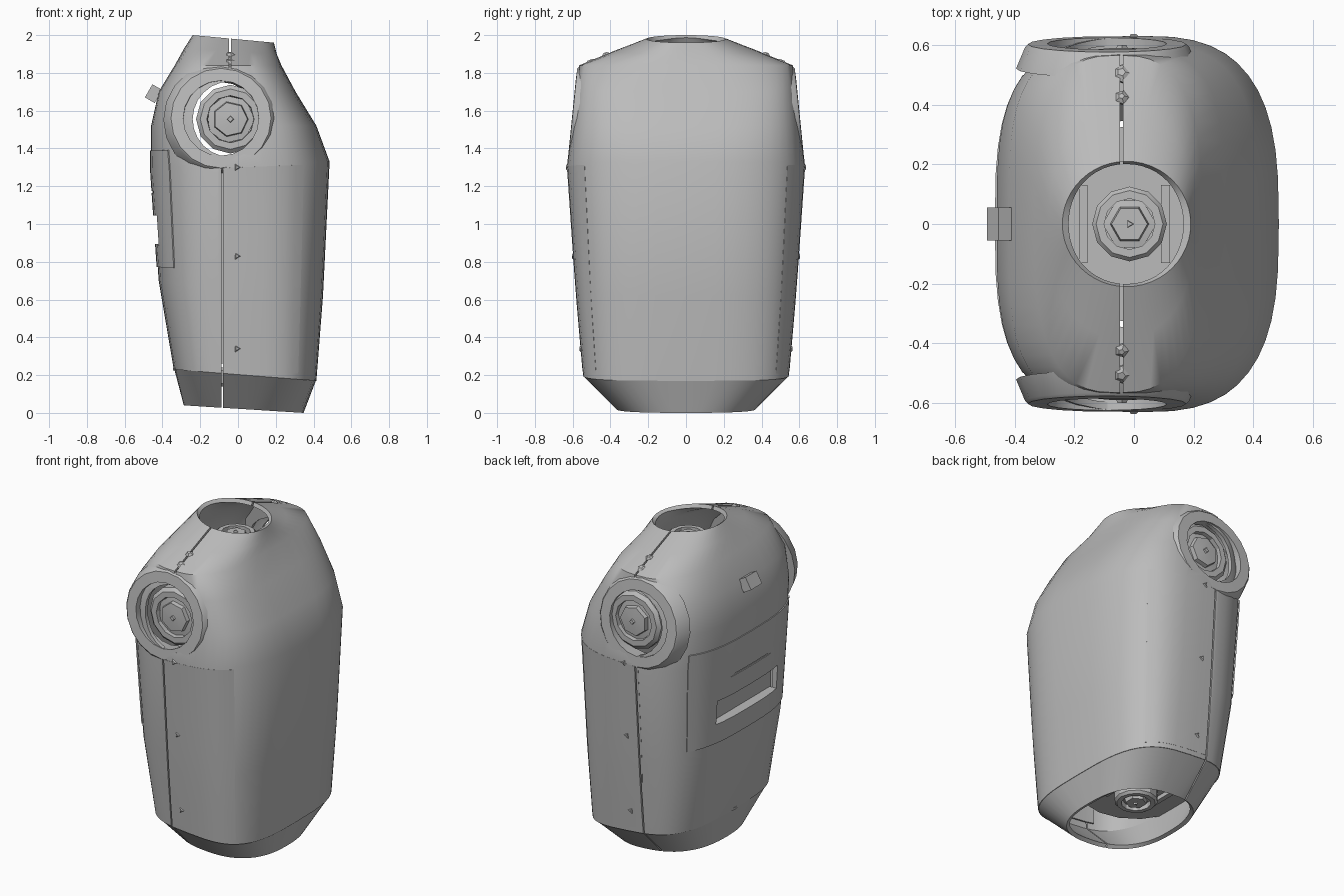
import bpy, bmesh, math
from mathutils import Vector, Matrix

cube = bpy.data.objects.get("Cube")
if cube:
    bpy.data.objects.remove(cube, do_unlink=True)

grey = bpy.data.materials.new("shell grey")
grey.use_nodes = True
COLOUR = (0.5, 0.5, 0.5, 1)
grey.diffuse_color = COLOUR
grey.node_tree.nodes["Principled BSDF"].inputs["Base Color"].default_value = COLOUR

# Torso sections: back x, front x, half width, back z, front z, squareness
SECTIONS = [
    (-.29, .35, .37, .04, .00, 2.5),
    (-.34, .415, .545, .23, .17, 3.3),
    (-.42, .45, .585, .70, .62, 3.1),
    (-.46, .485, .63, 1.29, 1.33, 2.9),
    (-.46, .415, .605, 1.52, 1.52, 3.3),
    (-.42, .305, .585, 1.70, 1.70, 3.5),
    (-.335, .23, .565, 1.84, 1.84, 2.8),
    (-.285, .205, .38, 1.93, 1.90, 2.3),
    (-.24, .19, .21, 2.00, 1.96, 2.0),
]
parts = []


def section_at(z):
    """Interpolate the torso section whose mean height is z."""
    for a, b in zip(SECTIONS, SECTIONS[1:]):
        za, zb = (a[3] + a[4]) / 2, (b[3] + b[4]) / 2
        if z <= zb:
            t = (z - za) / (zb - za)
            return [p + (q - p) * t for p, q in zip(a, b)]
    return SECTIONS[-1]


def sections_between(low, high, count=6):
    return [section_at(low + (high - low) * i / count) for i in range(count + 1)]


def point(sec, angle, grow):
    back, front, half, zb, zf, n = sec
    c, s = math.cos(angle), math.sin(angle)
    u = math.copysign(abs(c) ** (2 / n), c)
    v = math.copysign(abs(s) ** (2 / n), s)
    return ((back + front) / 2 + ((front - back) / 2 + grow) * u,
            (half + grow) * v, (zb + zf) / 2 + (zf - zb) / 2 * u)


def finish(name, bm):
    bmesh.ops.recalc_face_normals(bm, faces=bm.faces)
    mesh = bpy.data.meshes.new(name)
    bm.to_mesh(mesh)
    bm.free()
    mesh.materials.append(grey)
    obj = bpy.data.objects.new(name, mesh)
    bpy.context.collection.objects.link(obj)
    parts.append(obj)
    return obj


def select(obj):
    bpy.ops.object.select_all(action='DESELECT')
    obj.select_set(True)
    bpy.context.view_layer.objects.active = obj


def loft(name, sections, start=0, end=360, grow=0.0, thick=0.025):
    """Skin a run of sections, either closed or as a curved patch."""
    closed = end - start == 360
    steps = round((end - start) / 7.5)
    count = steps if closed else steps + 1
    bm = bmesh.new()
    rings = [[bm.verts.new(point(s, math.radians(start + 7.5 * i), grow))
              for i in range(count)] for s in sections]
    for low, high in zip(rings, rings[1:]):
        for i in range(steps):
            j = (i + 1) % count
            bm.faces.new((low[i], low[j], high[j], high[i]))
    obj = finish(name, bm)
    # Face outward from the torso axis before thickening inward
    face = obj.data.polygons[len(obj.data.polygons) // 2]
    if face.normal.dot(Vector((face.center.x, face.center.y, 0))) < 0:
        obj.data.flip_normals()
    select(obj)
    mod = obj.modifiers.new("wall", 'SOLIDIFY')
    mod.thickness = thick
    mod.offset = -1
    bpy.ops.object.modifier_apply(modifier=mod.name)
    return obj


def turned(name, centre, profile, axis=(0, 0, 1), sides=24, closed=False):
    """Turn a (radius, height) profile around an axis."""
    bm = bmesh.new()
    rot = Vector((0, 0, 1)).rotation_difference(Vector(axis)).to_matrix()
    rings = []
    for r, h in profile:
        rings.append([bm.verts.new(Vector(centre) + rot @ Vector(
            (r * math.cos(math.tau * i / sides), r * math.sin(math.tau * i / sides), h)))
            for i in range(sides)])
    pairs = list(zip(rings, rings[1:])) + ([(rings[-1], rings[0])] if closed else [])
    for a, b in pairs:
        for i in range(sides):
            j = (i + 1) % sides
            bm.faces.new((a[i], a[j], b[j], b[i]))
    if not closed:
        bm.faces.new(rings[0])
        bm.faces.new(rings[-1])
    return finish(name, bm)


def box(name, centre, size, tilt=0):
    bm = bmesh.new()
    bmesh.ops.create_cube(bm, size=1, matrix=Matrix.Translation(centre)
                          @ Matrix.Rotation(tilt, 4, 'Y') @ Matrix.Diagonal((*size, 1)))
    return finish(name, bm)


def cut(obj, cutter):
    select(obj)
    mod = obj.modifiers.new("cut", 'BOOLEAN')
    mod.operation = 'DIFFERENCE'
    mod.solver = 'EXACT'
    mod.object = cutter
    bpy.ops.object.modifier_apply(modifier=mod.name)


# Shells, wrapped back panel and flush side panels
torso = loft("torso_shell", SECTIONS[1:])
skirt = loft("waist_skirt", SECTIONS[:2], grow=-0.003)
back_panel = loft("back_panel", sections_between(.74, 1.4), 135, 225, .006, .01)
side_panels = [loft("rear_side_panel", sections_between(.23, 1.3), 52.5, 97.5, .001, .004),
               loft("front_side_panel", sections_between(.23, 1.3), 262.5, 307.5, .001, .004)]

# Openings: shoulder sockets, split seams, back slot and vent
SHOULDER = Vector((-.04, 0, 1.555))
socket = turned("socket_cutter", SHOULDER, [(.2, -.8), (.2, .8)], (0, 1, 0))
lower_seam = box("lower_seam_cutter", (-.084, 0, .7), (.008, 1.6, 1.44))
upper_seam = box("upper_seam_cutter", (-.042, 0, 1.9), (.01, 1.6, .4))
slot = box("slot_cutter", (-.45, 0, .97), (.16, .6, .15))
vent = box("vent_cutter", (-.48, 0, 1.17), (.06, .5, .012))
for obj, tools in ((torso, (socket, lower_seam, upper_seam, slot)), (skirt, (lower_seam,)),
                   (back_panel, (slot, vent)), (side_panels[0], (lower_seam,)),
                   (side_panels[1], (lower_seam,))):
    for tool in tools:
        cut(obj, tool)
for tool in (socket, lower_seam, upper_seam, slot, vent):
    parts.remove(tool)
    bpy.data.objects.remove(tool, do_unlink=True)

# Slot tray and seam backing strips
box("slot_tray", (-.365, 0, .97), (.02, .62, .17))
for label, z in (("lower", .89), ("upper", 1.05)):
    box(label + "_slot_lip", (-.395, 0, z), (.05, .6, .01))
for label, start in (("rear", 90), ("front", 255)):
    loft(label + "_seam_backing", sections_between(.25, 1.32), start, start + 15, -.034, .008)

# Back knob
box("back_knob", (-.447, 0, 1.69), (.06, .11, .08), math.radians(30))

# Shoulder joints
for side, label in ((1, "rear"), (-1, "front")):
    axis = (0, side, 0)
    lean = (0, side, .1)
    face = SHOULDER + Vector((-.05, side * .6, .005))
    turned(label + "_shoulder_collar", face,
           [(.2, -.08), (.305, -.08), (.275, -.008), (.265, .002), (.2, .004)], lean, 20, True)
    turned(label + "_shoulder_ring", SHOULDER,
           [(.12, .5), (.182, .5), (.182, .56), (.16, .58), (.125, .58)], axis, 12, True)
    turned(label + "_shoulder_hub", SHOULDER,
           [(.13, .51), (.13, .555), (.095, .56), (.09, .585), (.03, .59)], axis, 7)
    turned(label + "_shoulder_pin", SHOULDER, [(.022, .58), (.015, .6)], axis, 4)
    turned(label + "_shoulder_axle", SHOULDER, [(.07, .42), (.07, .53)], axis, 10)
    # Seam bolts over the shoulder and small side rivets
    for size, y, z, r in (("large", .5, 1.862, .035), ("small", .42, 1.9, .025)):
        turned(label + "_" + size + "_seam_bolt", (-.042, side * y, z - .015),
               [(r, 0), (r, .012), (r * .4, .024)], (0, side * .4, 1), 5)
    for z in (1.3, .83, .34):
        turned(label + "_side_rivet", (-.005, side * (section_at(z)[2] - .005), z),
               [(.025, 0), (.012, .012)], axis, 3)

# Neck and waist joints, each a stepped hub over a ring-shaped floor with bars
for label, z, facing, floor_radius in (("neck", 1.78, 1, .215), ("waist", .24, -1, .33)):
    centre, axis = Vector((-.015, 0, z)), (0, 0, facing)
    turned(label + "_floor", centre,
           [(.09, 0), (floor_radius, 0), (floor_radius, .015), (.09, .015)], axis, 16, True)
    turned(label + "_ring", centre,
           [(.085, 0), (.125, 0), (.125, .085), (.112, .1), (.085, .1)], axis, 12, True)
    turned(label + "_hub", centre, [(.09, 0), (.09, .07), (.065, .075), (.06, .1)], axis, 6)
    turned(label + "_pin", centre, [(.018, .09), (.012, .11)], axis, 3)
    for bar, x in (("back", -.17), ("front", .105)):
        box(label + "_" + bar + "_bar", (x, 0, z + facing * .02), (.03, .26, .04))

# Smooth the curved walls and keep the edges crisp
for part in parts:
    select(part)
    bpy.ops.object.shade_smooth_by_angle(angle=math.radians(45 if part == torso else 25))
